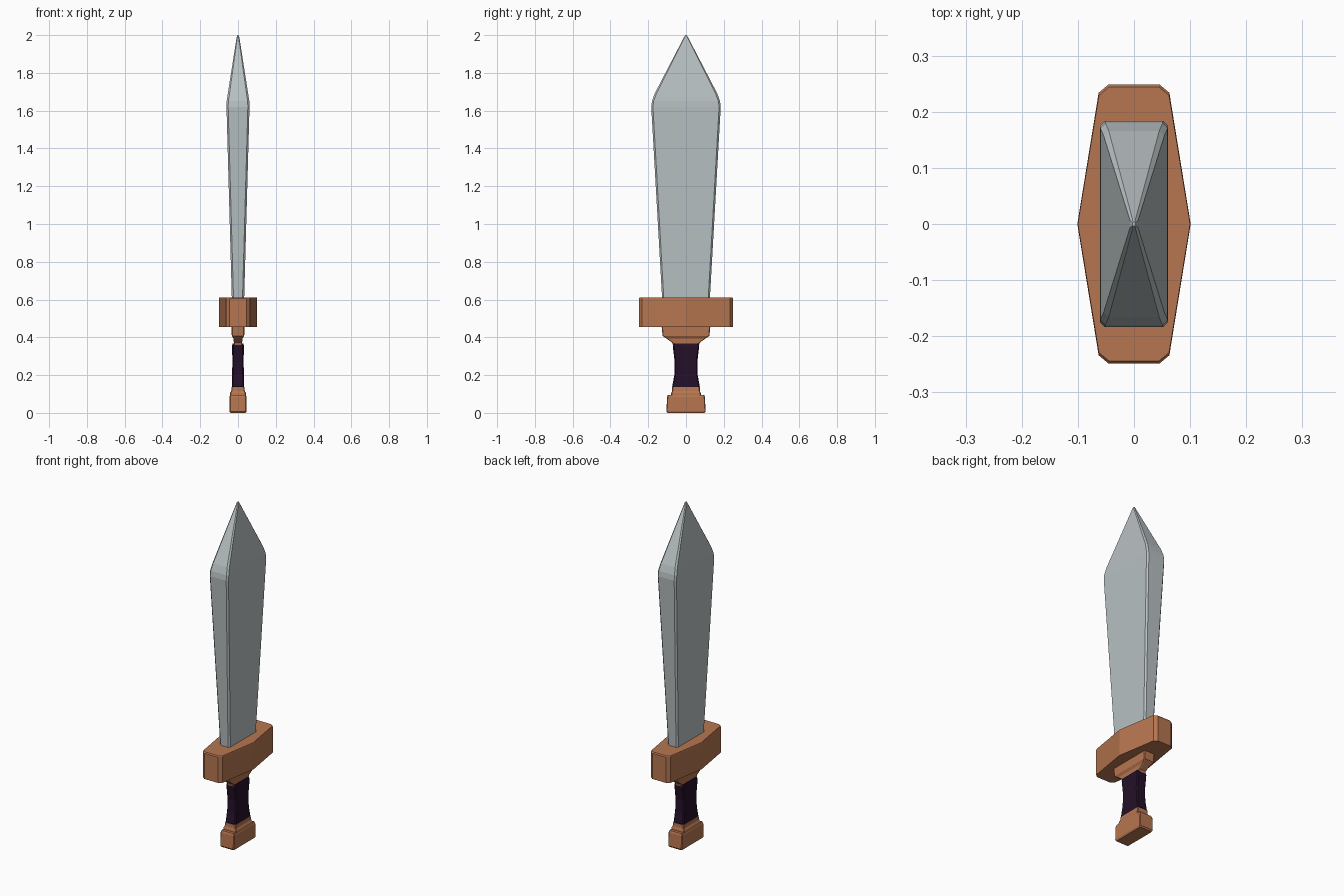
import bpy, bmesh

if "Cube" in bpy.data.objects:
    bpy.data.objects.remove(bpy.data.objects["Cube"])


def material(name, rgb):
    m = bpy.data.materials.new(name)
    m.diffuse_color = (*rgb, 1)
    m.use_nodes = True
    m.node_tree.nodes["Principled BSDF"].inputs["Base Color"].default_value = m.diffuse_color
    return m


STEEL = material("steel", (0.48, 0.53, 0.54))
COPPER = material("copper", (0.47, 0.18, 0.08))
LEATHER = material("dark_purple_leather", (0.018, 0.005, 0.022))


def chamfered_rect(hx, hy, c):
    """Outline of a rectangle with cut corners, counter-clockwise."""
    return [(hx, -hy + c), (hx, hy - c), (hx - c, hy), (-hx + c, hy),
            (-hx, hy - c), (-hx, -hy + c), (-hx + c, -hy), (hx - c, -hy)]


def loft(name, rings, mat):
    """Skin a closed solid through (z, outline) rings from bottom to top."""
    bm = bmesh.new()
    loops = [[bm.verts.new((x, y, z)) for x, y in outline] for z, outline in rings]
    for a, b in zip(loops, loops[1:]):
        n = len(a)
        for i in range(n):
            j = (i + 1) % n
            bm.faces.new((a[i], a[j], b[j], b[i]))
    bm.faces.new(loops[0][::-1])
    bm.faces.new(loops[-1])
    bmesh.ops.recalc_face_normals(bm, faces=bm.faces)
    me = bpy.data.meshes.new(name)
    bm.to_mesh(me)
    bm.free()
    me.materials.append(mat)
    ob = bpy.data.objects.new(name, me)
    bpy.context.collection.objects.link(ob)
    return ob


def rect_loft(name, sections, mat):
    """Sections are (z, half x, half y, corner cut)."""
    return loft(name, [(z, chamfered_rect(hx, hy, c)) for z, hx, hy, c in sections], mat)


# Blade: widens upward, then closes to a point
rect_loft("blade", [(0.58, 0.032, 0.125, 0.009), (1.62, 0.061, 0.184, 0.009),
                    (1.65, 0.060, 0.180, 0.009), (1.69, 0.054, 0.166, 0.009),
                    (1.99, 0.007, 0.010, 0.004), (2.00, 0.003, 0.004, 0.001)], STEEL)

# Cross guard: long hexagon with cut ends and a very slight rim
half = [(0.045, -0.249), (0.063, -0.234), (0.101, 0), (0.063, 0.234), (0.045, 0.249)]
outline = half + [(-x, -y) for x, y in half]
loft("guard", [(0.455, outline), (0.606, outline),
               (0.612, [(x * 0.99, y * 0.98) for x, y in outline])], COPPER)

# Collar between guard and grip
rect_loft("upper_collar", [(0.355, 0.022, 0.068, 0.004), (0.372, 0.022, 0.073, 0.004),
                           (0.394, 0.024, 0.104, 0.004), (0.408, 0.033, 0.124, 0.004),
                           (0.47, 0.034, 0.130, 0.004)], COPPER)

# Waisted grip
rect_loft("grip", [(0.132, 0.030, 0.068, 0.006), (0.140, 0.033, 0.073, 0.006),
                   (0.20, 0.031, 0.062, 0.006), (0.27, 0.030, 0.060, 0.006),
                   (0.355, 0.031, 0.070, 0.006), (0.367, 0.029, 0.066, 0.006)], LEATHER)

# Pommel with stepped neck
rect_loft("lower_collar", [(0.085, 0.043, 0.080, 0.004), (0.105, 0.042, 0.078, 0.004),
                           (0.115, 0.036, 0.074, 0.004), (0.136, 0.034, 0.073, 0.004)], COPPER)
rect_loft("pommel", [(0.0, 0.040, 0.098, 0.004), (0.008, 0.045, 0.104, 0.004),
                     (0.085, 0.045, 0.100, 0.004), (0.096, 0.041, 0.096, 0.004)], COPPER)
